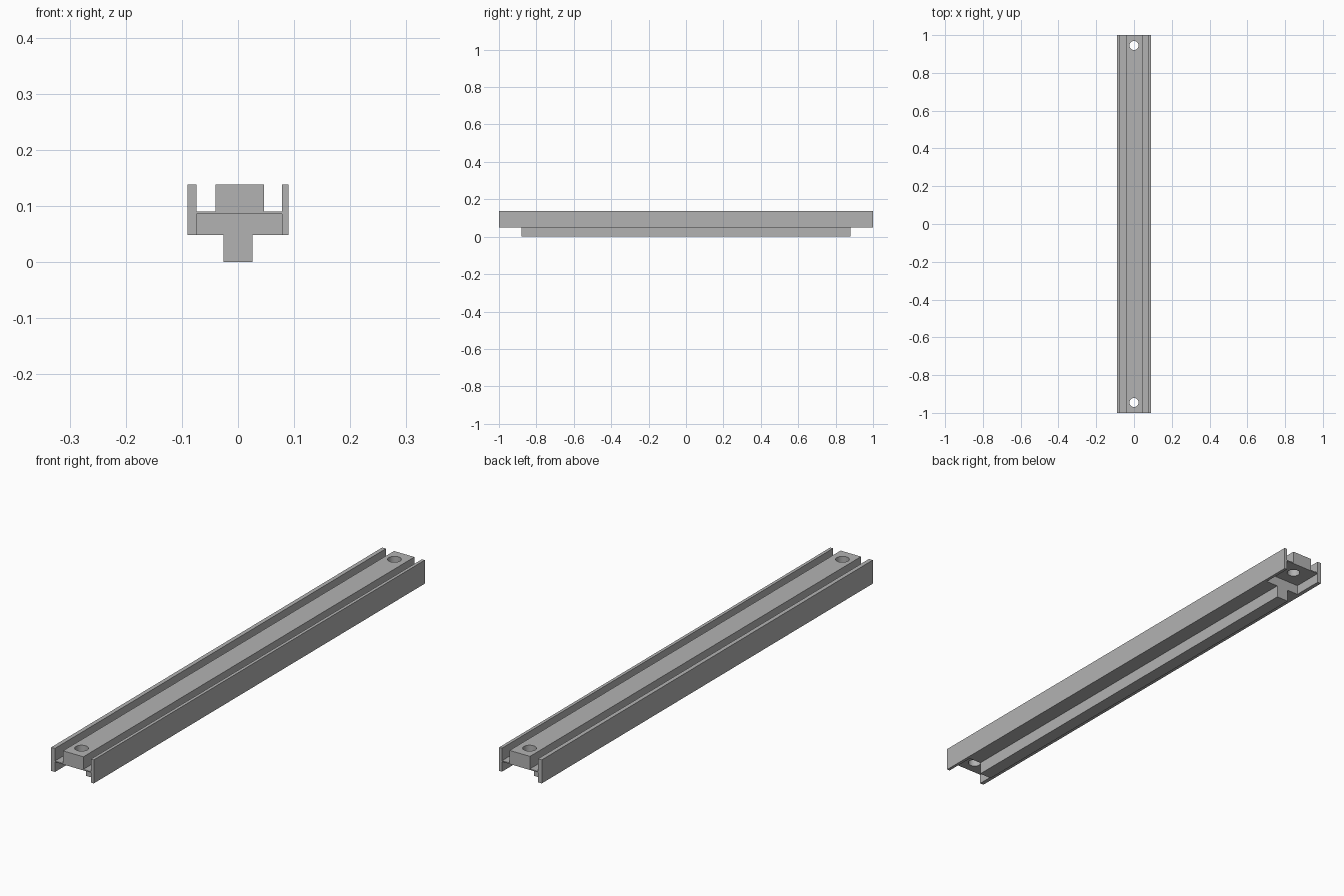
import bpy
import bmesh
import math

cube = bpy.data.objects.get("Cube")
if cube:
    bpy.data.objects.remove(cube, do_unlink=True)

grey = bpy.data.materials.new("plain_grey")
grey.use_nodes = True
colour = (0.45, 0.45, 0.45, 1)
grey.diffuse_color = colour
grey.node_tree.nodes["Principled BSDF"].inputs["Base Color"].default_value = colour

# Main heights and widths
BASE, WEB, FLOOR, TOP = 0.048, 0.086, 0.09, 0.138
OUT, LEFT_IN, RIGHT_IN = 0.09, -0.074, 0.078
RIB_A, RIB_B = -0.04, 0.046
TONGUE = 0.026
HOLE_Y, HOLE_R = 0.945, 0.024


def extrude_along_y(name, profile, half):
    """Solid bar from an x-z outline, running from -half to +half in y."""
    bm = bmesh.new()
    face = bm.faces.new([bm.verts.new((x, -half, z)) for x, z in profile])
    grown = bmesh.ops.extrude_face_region(bm, geom=[face])["geom"]
    moved = [v for v in grown if isinstance(v, bmesh.types.BMVert)]
    bmesh.ops.translate(bm, verts=moved, vec=(0, 2 * half, 0))
    bmesh.ops.recalc_face_normals(bm, faces=bm.faces)
    mesh = bpy.data.meshes.new(name)
    bm.to_mesh(mesh)
    bm.free()
    mesh.materials.append(grey)
    obj = bpy.data.objects.new(name, mesh)
    bpy.context.collection.objects.link(obj)
    return obj


# Rail: two side walls, a thin web and a raised centre rib
rail = extrude_along_y("channel_rail", [
    (-OUT, BASE), (LEFT_IN, BASE), (LEFT_IN, WEB), (RIGHT_IN, WEB),
    (RIGHT_IN, BASE), (OUT, BASE), (OUT, TOP), (RIGHT_IN, TOP),
    (RIGHT_IN, FLOOR), (RIB_B, FLOOR), (RIB_B, TOP), (RIB_A, TOP),
    (RIB_A, FLOOR), (LEFT_IN, FLOOR), (LEFT_IN, TOP), (-OUT, TOP)], 1.0)

# Screw holes near both ends
for side in (-1, 1):
    bpy.ops.mesh.primitive_cylinder_add(
        vertices=32, radius=HOLE_R, depth=0.2, location=(0, side * HOLE_Y, FLOOR))
    cutter = bpy.context.object
    cutter.name = "hole_cutter"
    cutter.data.materials.append(grey)
    cutter.hide_render = True
    cut = rail.modifiers.new("screw_hole", "BOOLEAN")
    cut.operation = "DIFFERENCE"
    cut.solver = "EXACT"
    cut.object = cutter
    bpy.context.view_layer.objects.active = rail
    bpy.ops.object.modifier_apply(modifier=cut.name)
    bpy.data.objects.remove(cutter, do_unlink=True)

# Shorter T-shaped insert under the web, with a tongue below
extrude_along_y("tongue_insert", [
    (-TONGUE, 0), (TONGUE, 0), (TONGUE, BASE), (RIGHT_IN, BASE),
    (RIGHT_IN, WEB), (LEFT_IN, WEB), (LEFT_IN, BASE), (-TONGUE, BASE)], 0.88)

bpy.ops.object.select_all(action="DESELECT")
rail.select_set(True)
bpy.context.view_layer.objects.active = rail
bpy.ops.object.shade_smooth_by_angle(angle=math.radians(30))
